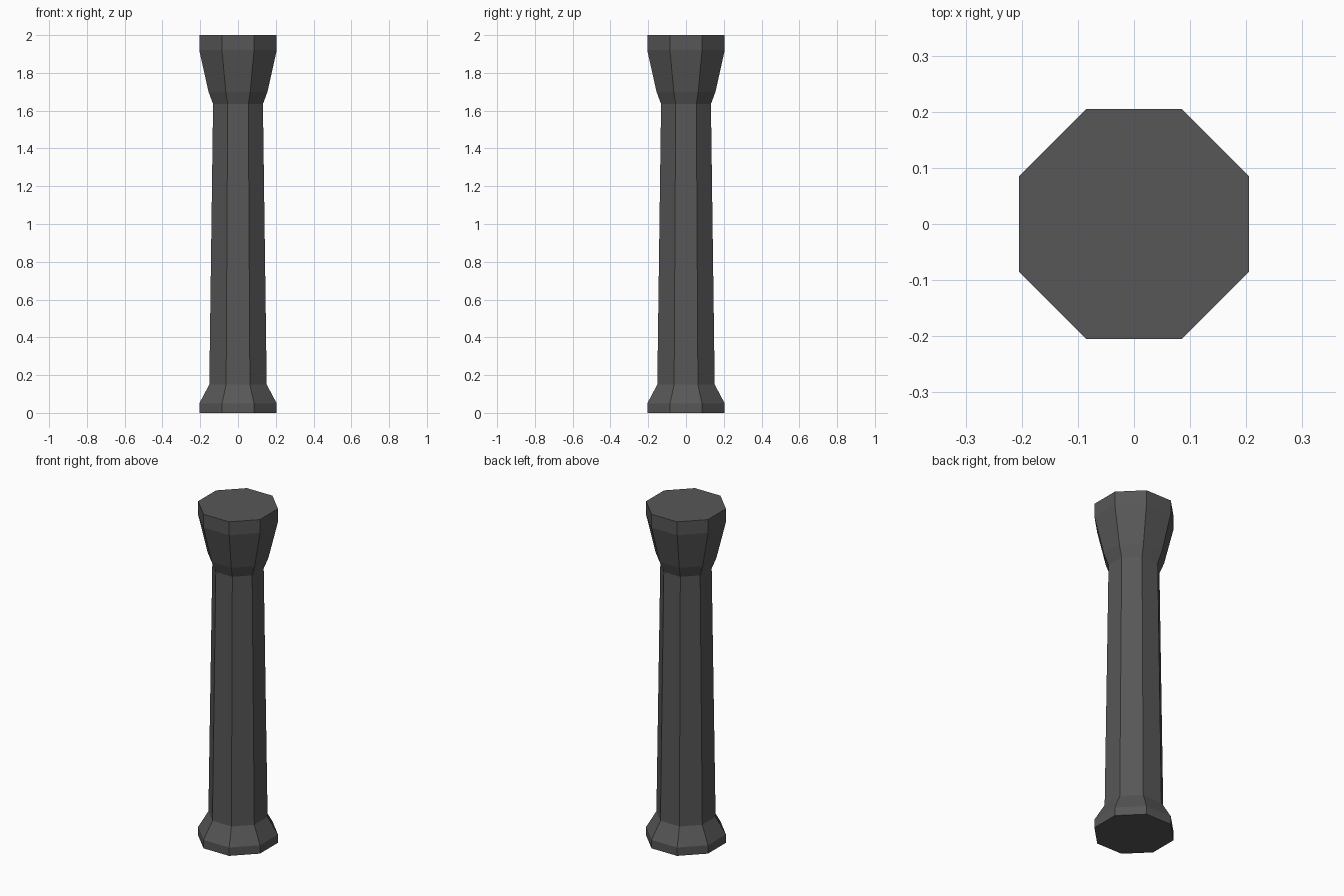
import bpy, bmesh, math

if "Cube" in bpy.data.objects:
    bpy.data.objects.remove(bpy.data.objects["Cube"])

# Apothem (half width across flats) and height of each ring, bottom to top
PROFILE = [(0.205, 0.0), (0.205, 0.05), (0.152, 0.15), (0.132, 1.635),
           (0.156, 1.70), (0.205, 1.92), (0.205, 2.0)]
SIDES = 8

stone = bpy.data.materials.new("dark grey stone")
stone.diffuse_color = (0.095, 0.095, 0.095, 1.0)
stone.use_nodes = True
stone.node_tree.nodes["Principled BSDF"].inputs["Base Color"].default_value = stone.diffuse_color

# Octagonal column: flared foot, tapered shaft, flared capital
bm = bmesh.new()
rings = []
for apothem, z in PROFILE:
    r = apothem / math.cos(math.pi / SIDES)
    angles = [2 * math.pi * (i + 0.5) / SIDES for i in range(SIDES)]
    rings.append([bm.verts.new((r * math.cos(a), r * math.sin(a), z)) for a in angles])

for low, high in zip(rings, rings[1:]):
    for i in range(SIDES):
        j = (i + 1) % SIDES
        bm.faces.new((low[i], low[j], high[j], high[i]))

# End caps
bm.faces.new(rings[0][::-1])
bm.faces.new(rings[-1])

mesh = bpy.data.meshes.new("column")
bm.to_mesh(mesh)
bm.free()
mesh.materials.append(stone)
bpy.context.collection.objects.link(bpy.data.objects.new("column", mesh))
